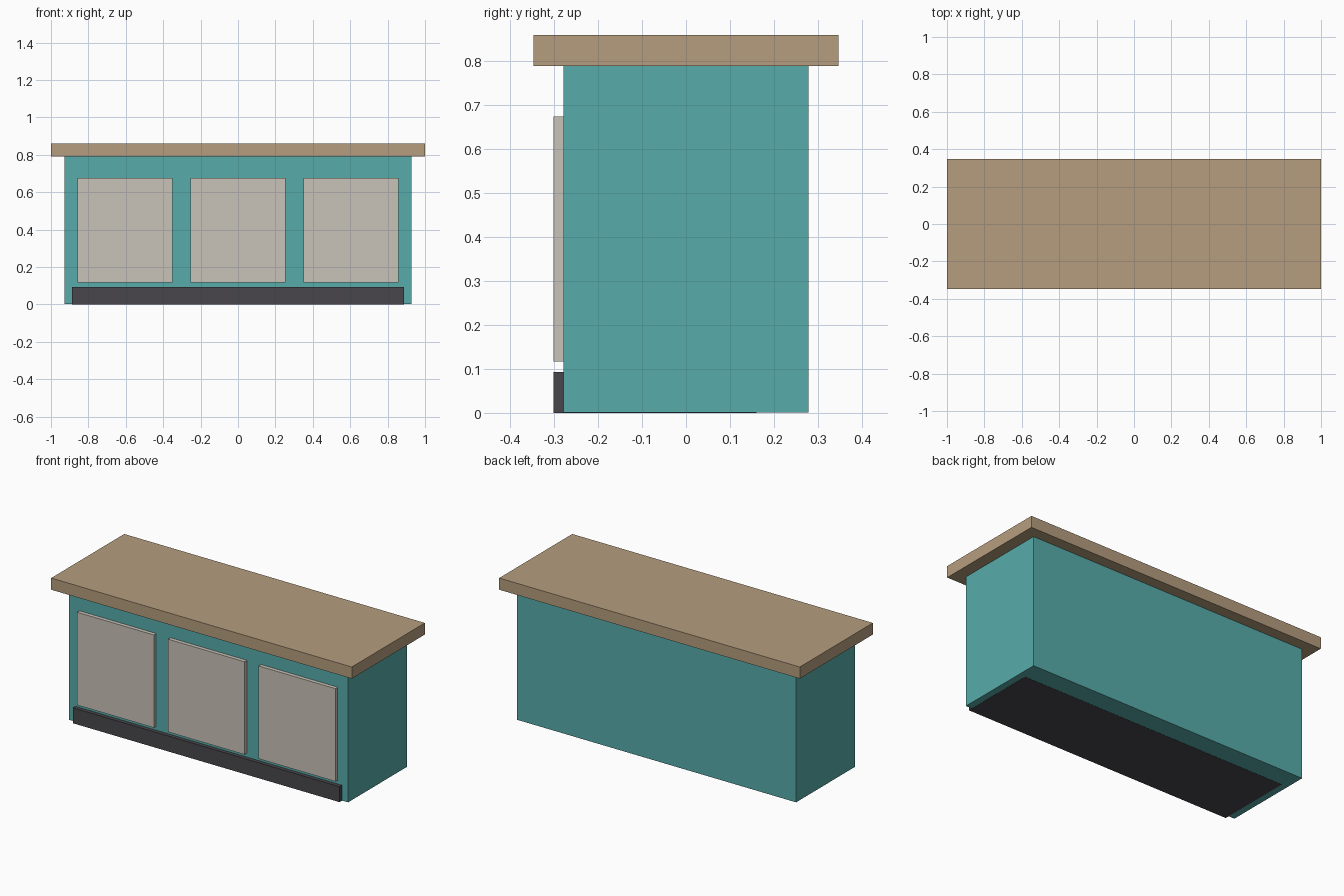
import bpy
import bmesh

cube = bpy.data.objects.get("Cube")
if cube:
    bpy.data.objects.remove(cube, do_unlink=True)


def material(name, rgb):
    mat = bpy.data.materials.new(name)
    mat.use_nodes = True
    color = (*rgb, 1)
    mat.diffuse_color = color
    shader = mat.node_tree.nodes["Principled BSDF"]
    shader.inputs["Base Color"].default_value = color
    shader.inputs["Roughness"].default_value = 0.8
    return mat


def box(name, x, y, z, mat):
    """Flat-faced box between the (low, high) limits on each axis."""
    bm = bmesh.new()
    bmesh.ops.create_cube(bm, size=1)
    for v in bm.verts:
        v.co = [limits[1] if c > 0 else limits[0]
                for c, limits in zip(v.co, (x, y, z))]
    mesh = bpy.data.meshes.new(name)
    bm.to_mesh(mesh)
    bm.free()
    mesh.materials.append(mat)
    obj = bpy.data.objects.new(name, mesh)
    bpy.context.collection.objects.link(obj)
    return obj


wood = material("tan wood", (0.462, 0.337, 0.209))
teal = material("teal paint", (0.095, 0.413, 0.402))
cream = material("warm grey panel", (0.584, 0.552, 0.485))
dark = material("charcoal", (0.065, 0.061, 0.070))

BACK, FACE = 0.279, -0.302

# Cabinet body, lifted a hair so the plinth shows cleanly underneath
box("cabinet_body", (-0.928, 0.928), (-BACK, BACK), (0.001, 0.79), teal)

# Overhanging worktop
box("worktop", (-1, 1), (-0.347, 0.347), (0.79, 0.86), wood)

# Plinth running under the body and out past its front
box("plinth", (-0.887, 0.887), (FACE, 0.16), (0, 0.093), dark)

# Three raised front panels
for side, cx in (("right", -0.604), ("middle", 0), ("left", 0.604)):
    box("front_panel_" + side, (cx - 0.255, cx + 0.255),
        (FACE, -BACK + 0.005), (0.117, 0.675), cream)
